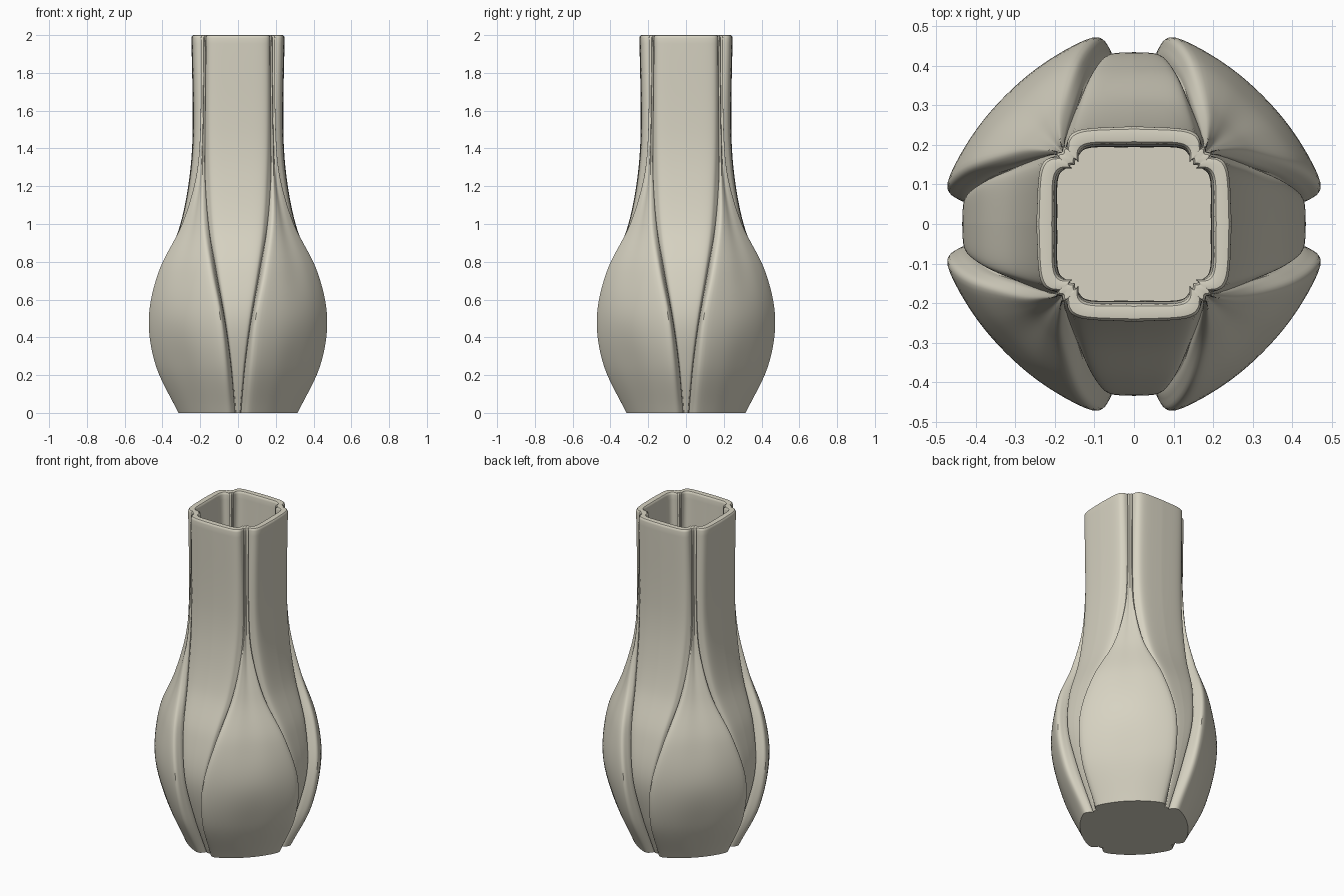
import bpy, bmesh, math
from mathutils import Vector

cube = bpy.data.objects.get("Cube")
if cube:
    bpy.data.objects.remove(cube, do_unlink=True)

HEIGHT, WALL, FLOOR, LIP = 2.0, 0.045, 0.06, 0.015

# Section keys: z, panel depth, panel half width, panel edge rounding,
# groove x, groove y, petal tip x, petal tip y, petal diagonal
KEYS = [
    (0, .29, .012, .005, .28, .016, .315, .06, .212),
    (.25, .385, .032, .008, .365, .036, .435, .08, .285),
    (.5, .435, .065, .012, .405, .07, .472, .105, .325),
    (.75, .395, .108, .018, .355, .117, .419, .15, .302),
    (1, .305, .145, .024, .266, .156, .296, .185, .242),
    (1.25, .257, .162, .03, .212, .174, .222, .187, .2),
    (1.5, .24, .167, .03, .194, .174, .2, .184, .187),
    (2, .247, .166, .03, .19, .17, .195, .178, .182),
]


def slope(i):
    a, b = KEYS[max(i - 1, 0)], KEYS[min(i + 1, len(KEYS) - 1)]
    return [(q - p) / (b[0] - a[0]) for p, q in zip(a, b)]


def section_values(z):
    """Smooth interpolation of the section keys at height z."""
    i = max(k for k in range(len(KEYS) - 1) if KEYS[k][0] <= z)
    a, b, ma, mb = KEYS[i], KEYS[i + 1], slope(i), slope(i + 1)
    h = b[0] - a[0]
    t = (z - a[0]) / h
    s = t * t * (3 - 2 * t)
    u, v = t * (1 - t) ** 2 * h, t * t * (t - 1) * h
    return [p + (q - p) * s + m * u + n * v
            for p, q, m, n in zip(a, b, ma, mb)][1:]


def curve(pts, before, after, steps=5):
    """Curve through pts, with a guide point at each end."""
    full = [before] + pts + [after]
    out = []
    for a, b, c, d in zip(full, full[1:], full[2:], full[3:]):
        for k in range(steps):
            t = k / steps
            out.append(0.5 * (2 * b + (c - a) * t + (2 * a - 5 * b + 4 * c - d) * t ** 2
                              + (3 * b - a - 3 * c + d) * t ** 3))
    return out + [pts[-1]]


def outline(z):
    """Closed eight-lobed outline: four panels and four corner petals."""
    d, w, e, gx, gy, tx, ty, m = section_values(z)
    groove, tip, mid = Vector((gx, gy)), Vector((tx, ty)), Vector((m, m))
    panel = [Vector((d, 0)), Vector((d - .12 * e, .6 * w)),
             Vector((d - .4 * e, .88 * w)), Vector((d - e, w)), groove]
    flank = Vector((gx + .55 * (tx - gx), gy + .18 * (ty - gy)))
    side = (tip + mid) / 2
    side += Vector((1, .6)) * .045 * (mid - tip).length
    petal = [groove, flank, tip, side, mid]
    half = curve(panel, panel[1] * Vector((1, 0)).x, groove)[:-1]
    half[0] = panel[0]
    half += curve(petal, groove, side.yx)
    quarter = half + [p.yx for p in reversed(half)][1:-1]
    ring = []
    for turn in range(4):
        ring += quarter
        quarter = [Vector((-p.y, p.x)) for p in quarter]
    return ring


def shrink(ring, amount):
    return [p - p.normalized() * amount for p in ring]


bm = bmesh.new()


def add_ring(ring, z):
    return [bm.verts.new((p.x, p.y, z)) for p in ring]


def cap(ring, z, flip):
    centre = bm.verts.new((0, 0, z))
    for a, b in zip(ring, ring[1:] + ring[:1]):
        bm.faces.new((b, a, centre) if flip else (a, b, centre))


# Outer wall, rounded rim, inner wall
COUNT = 64
top = HEIGHT - LIP
loops = [add_ring(outline(top * i / COUNT), top * i / COUNT) for i in range(COUNT + 1)]
rim = outline(top)
for k in range(1, 8):
    a = math.pi * k / 8
    lift = min(1, 1.3 * math.sin(a))
    loops.append(add_ring(shrink(rim, WALL * (1 - math.cos(a)) / 2), top + LIP * lift))
for i in range(COUNT + 1):
    z = top + (FLOOR - top) * i / COUNT
    loops.append(add_ring(shrink(outline(z), WALL), z))

for low, high in zip(loops, loops[1:]):
    n = len(low)
    for j in range(n):
        k = (j + 1) % n
        bm.faces.new((low[j], low[k], high[k], high[j]))

# Underside and inner floor
cap(loops[0], 0, True)
cap(loops[-1], FLOOR, False)

mesh = bpy.data.meshes.new("vase_body")
bm.to_mesh(mesh)
bm.free()
vase = bpy.data.objects.new("vase_body", mesh)
bpy.context.collection.objects.link(vase)

# Warm ceramic
clay = bpy.data.materials.new("warm_ivory")
clay.use_nodes = True
colour = (.68, .65, .54, 1)
clay.diffuse_color = colour
clay.node_tree.nodes["Principled BSDF"].inputs["Base Color"].default_value = colour
mesh.materials.append(clay)

bpy.ops.object.select_all(action='DESELECT')
vase.select_set(True)
bpy.context.view_layer.objects.active = vase
bpy.ops.object.shade_smooth_by_angle(angle=math.radians(35))
